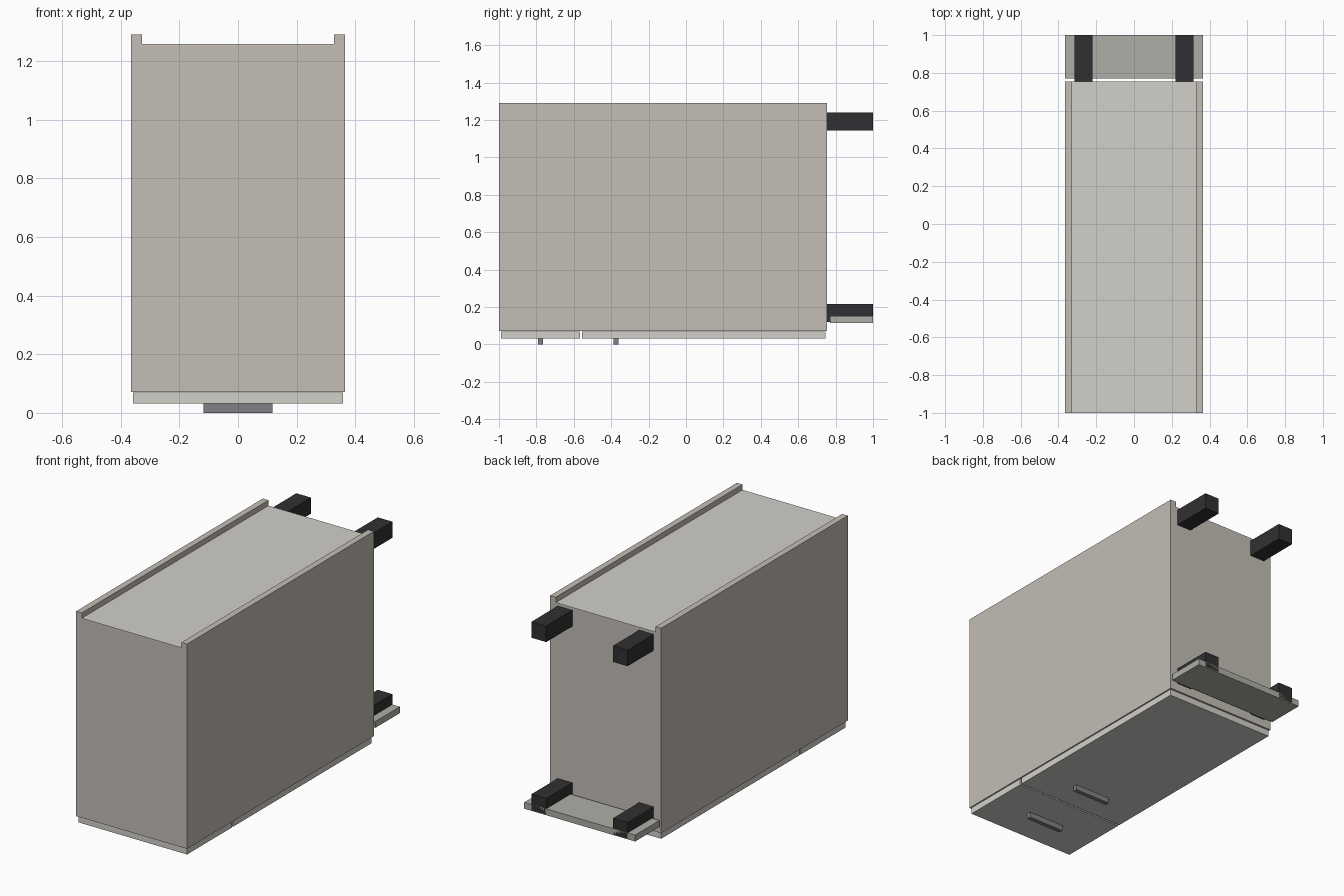
import bpy

if "Cube" in bpy.data.objects:
    bpy.data.objects.remove(bpy.data.objects["Cube"])


def material(name, rgb):
    m = bpy.data.materials.new(name)
    m.diffuse_color = (*rgb, 1.0)
    m.use_nodes = True
    m.node_tree.nodes["Principled BSDF"].inputs["Base Color"].default_value = m.diffuse_color
    return m


carcass = material("carcass_board", (0.55, 0.51, 0.46))
light = material("light_board", (0.64, 0.63, 0.59))
grey = material("plinth_board", (0.43, 0.43, 0.39))
black = material("black_plastic", (0.03, 0.03, 0.032))
metal = material("handle_metal", (0.22, 0.22, 0.23))


def box(name, x, y, z, mat):
    """Box from (min, max) ranges along each axis."""
    bpy.ops.mesh.primitive_cube_add(size=1)
    ob = bpy.context.object
    ob.name = name
    ob.location = [(a + b) / 2 for a, b in (x, y, z)]
    ob.scale = [b - a for a, b in (x, y, z)]
    bpy.ops.object.transform_apply(location=True, rotation=False, scale=True)
    ob.data.materials.append(mat)
    return ob


W, T = 0.365, 0.037            # half width, board thickness
TOP, BASE = -1.0, 0.755        # cabinet lies on its doors, its top towards -y
FRONT, BACK = 0.071, 1.29
inner = (-W + T, W - T)

# Carcass side boards, and the short boards between them
for side, s in (("left", -1), ("right", 1)):
    box(side + "_side_panel", sorted((s * W, s * (W - T))), (TOP, BASE), (FRONT, BACK), carcass)
box("top_panel", inner, (TOP, TOP + T), (FRONT, 1.252), carcass)
box("bottom_panel", inner, (BASE - T, BASE), (FRONT, 1.252), carcass)
box("fixed_shelf", inner, (-0.58, -0.58 + T), (FRONT, 1.24), carcass)

# Recessed back panel
box("back_panel", inner, (TOP, BASE), (1.24, 1.258), light)

# Doors with bar handles
for name, y, handle_y in (("upper", (-0.99, -0.566), -0.778),
                          ("lower", (-0.556, 0.745), -0.375)):
    box(name + "_door", (-0.358, 0.358), y, (0.032, 0.07), light)
    box(name + "_handle", (-0.118, 0.118), (handle_y - 0.013, handle_y + 0.013), (0, 0.032), metal)

# Four square legs
for side, s in (("left", -1), ("right", 1)):
    for row, z in (("front", (0.119, 0.215)), ("back", (1.145, 1.241))):
        box(f"{row}_{side}_leg", sorted((s * 0.22, s * 0.316)), (BASE, 1.0), z, black)

# Plinth board across the front legs
box("plinth", (-W, W), (0.77, 1.0), (0.115, 0.153), grey)
